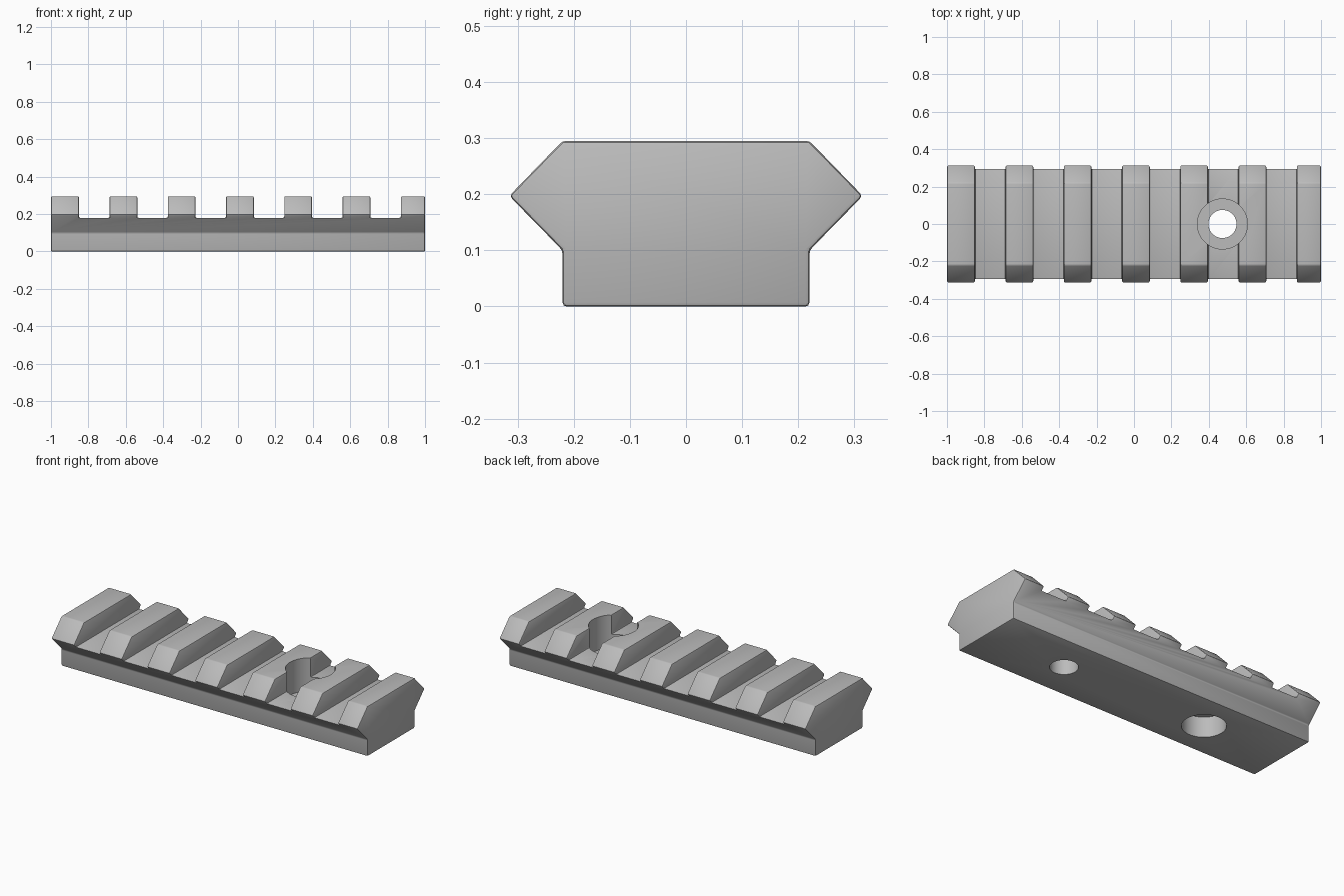
import bpy, bmesh
from mathutils import Matrix

cube = bpy.data.objects.get("Cube")
if cube:
    bpy.data.objects.remove(cube, do_unlink=True)

metal = bpy.data.materials.new("matte_grey")
metal.use_nodes = True
grey = (0.5, 0.5, 0.5, 1)
metal.diffuse_color = grey
metal.node_tree.nodes["Principled BSDF"].inputs["Base Color"].default_value = grey


def make_object(name, bm):
    bmesh.ops.recalc_face_normals(bm, faces=bm.faces)
    mesh = bpy.data.meshes.new(name)
    bm.to_mesh(mesh)
    bm.free()
    mesh.materials.append(metal)
    obj = bpy.data.objects.new(name, mesh)
    bpy.context.collection.objects.link(obj)
    return obj


def apply_modifier(obj, mod):
    bpy.ops.object.select_all(action="DESELECT")
    bpy.context.view_layer.objects.active = obj
    obj.select_set(True)
    bpy.ops.object.modifier_apply(modifier=mod.name)


def cut(obj, cutter):
    mod = obj.modifiers.new("cut", "BOOLEAN")
    mod.operation = "DIFFERENCE"
    mod.solver = "EXACT"
    mod.object = cutter
    apply_modifier(obj, mod)
    bpy.data.objects.remove(cutter, do_unlink=True)


def bore(obj, x, radius, z0, z1):
    bm = bmesh.new()
    bmesh.ops.create_cone(bm, cap_ends=True, segments=64, radius1=radius, radius2=radius,
                          depth=z1 - z0, matrix=Matrix.Translation((x, 0, (z0 + z1) / 2)))
    cut(obj, make_object("bore_cutter", bm))


# Rail body: mirrored profile swept along x
half = [(0.22, 0), (0.22, 0.1), (0.315, 0.197), (0.22, 0.295)]
profile = half + [(-y, z) for y, z in reversed(half)]
bm = bmesh.new()
end = bm.faces.new([bm.verts.new((-1, y, z)) for y, z in profile])
swept = bmesh.ops.extrude_face_region(bm, geom=[end])["geom"]
bmesh.ops.translate(bm, vec=(2, 0, 0), verts=[v for v in swept if isinstance(v, bmesh.types.BMVert)])
rail = make_object("slotted_rail", bm)

# Six cross slots leave seven teeth
pitch, slot, floor = 0.3115, 0.163, 0.18
bm = bmesh.new()
for i in range(6):
    x = -0.85 + slot / 2 + i * pitch
    bmesh.ops.create_cube(bm, size=1, matrix=Matrix.Translation((x, 0, floor + 0.2))
                          @ Matrix.Diagonal((slot, 1, 0.4, 1)))
cut(rail, make_object("slot_cutter", bm))

# Softened edges
bevel = rail.modifiers.new("soft_edges", "BEVEL")
bevel.width = 0.007
bevel.segments = 2
bevel.limit_method = "ANGLE"
apply_modifier(rail, bevel)

# Counterbored through hole, and blind hole underneath
bore(rail, 0.473, 0.134, 0.1, 0.5)
bore(rail, 0.473, 0.075, -0.1, 0.2)
bore(rail, -0.473, 0.117, -0.1, 0.12)

bpy.ops.object.select_all(action="DESELECT")
bpy.context.view_layer.objects.active = rail
rail.select_set(True)
bpy.ops.object.shade_smooth_by_angle(angle=0.5)
